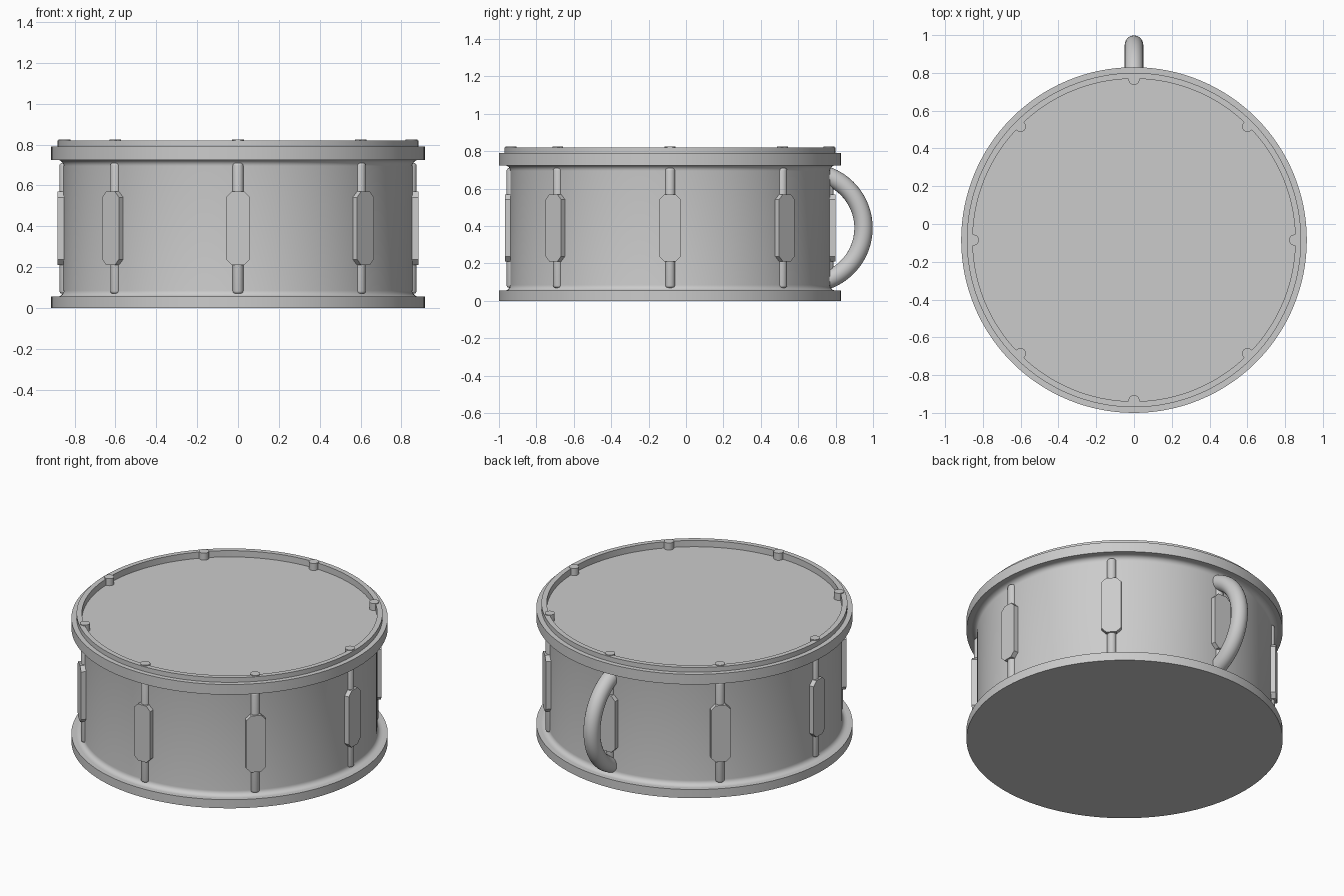
import bpy, bmesh, math
from mathutils import Matrix, Vector

if "Cube" in bpy.data.objects:
    bpy.data.objects.remove(bpy.data.objects["Cube"], do_unlink=True)

CENTRE = Vector((0, -0.085, 0))
SHELL_R, FLARE_R, HOOP_R = 0.855, 0.885, 0.915
LUGS = 8

grey = bpy.data.materials.new("plain_grey")
grey.use_nodes = True
grey.diffuse_color = (0.6, 0.6, 0.6, 1)
grey.node_tree.nodes["Principled BSDF"].inputs["Base Color"].default_value = (0.6, 0.6, 0.6, 1)


def finish(name, bm, location=CENTRE, angle=30):
    bmesh.ops.remove_doubles(bm, verts=bm.verts, dist=0.0001)
    bmesh.ops.recalc_face_normals(bm, faces=bm.faces)
    mesh = bpy.data.meshes.new(name)
    bm.to_mesh(mesh)
    bm.free()
    mesh.materials.append(grey)
    ob = bpy.data.objects.new(name, mesh)
    ob.location = location
    bpy.context.collection.objects.link(ob)
    bpy.ops.object.select_all(action="DESELECT")
    ob.select_set(True)
    bpy.context.view_layer.objects.active = ob
    bpy.ops.object.shade_smooth_by_angle(angle=math.radians(angle))
    return ob


def lathe(name, profile, steps=128):
    bm = bmesh.new()
    verts = [bm.verts.new((r, 0, z)) for r, z in profile]
    edges = [bm.edges.new(pair) for pair in zip(verts, verts[1:])]
    bmesh.ops.spin(bm, geom=verts + edges, cent=(0, 0, 0), axis=(0, 0, 1),
                   angle=math.tau, steps=steps, use_merge=True)
    return finish(name, bm)


def flare(z_edge, direction, steps=6):
    """Concave quarter curve from the hoop edge to the shell wall."""
    size = FLARE_R - SHELL_R
    turns = [i / steps * math.pi / 2 for i in range(steps + 1)]
    return [(FLARE_R - size * math.sin(a), z_edge + direction * size * (1 - math.cos(a)))
            for a in turns]


# Shell with flared ends, closed base hoop, and top hoop with recessed head
upper = flare(0.725, -1)
lower = flare(0.055, 1)
lathe("shell", upper + lower[::-1])
lathe("base_hoop", [(0, 0), (HOOP_R, 0), (HOOP_R, 0.055), (0.84, 0.055)])
lathe("top_hoop_and_head", [(0, 0.78), (0.854, 0.78), (0.854, 0.82), (FLARE_R, 0.82),
                            (FLARE_R, 0.79), (HOOP_R, 0.79), (HOOP_R, 0.725), (0.84, 0.725)])


def rod(bm, radius, z0, z1, x):
    """Upright cylinder; returns its vertices."""
    made = bmesh.ops.create_cone(bm, cap_ends=True, segments=20, radius1=radius,
                                 radius2=radius, depth=z1 - z0,
                                 matrix=Matrix.Translation((x, 0, (z0 + z1) / 2)))
    return made["verts"]


def lug_plate(bm, r0, r1, half_w, z0, z1, cut):
    """Upright plate with clipped corners, facing outward along x."""
    mid, half_h = (z0 + z1) / 2, (z1 - z0) / 2
    outline = []
    for sy, sz in ((1, 1), (-1, 1), (-1, -1), (1, -1)):
        pair = [(sy * half_w, mid + sz * (half_h - cut)), (sy * (half_w - cut), mid + sz * half_h)]
        outline += pair if sy * sz > 0 else pair[::-1]
    face = bm.faces.new([bm.verts.new((r0, y, z)) for y, z in outline])
    out = bmesh.ops.extrude_face_region(bm, geom=[face])["geom"]
    moved = [v for v in out if isinstance(v, bmesh.types.BMVert)]
    bmesh.ops.translate(bm, verts=moved, vec=(r1 - r0, 0, 0))


# Tension rods, lug plates and head pegs, repeated around the drum
for i in range(LUGS):
    turn = Matrix.Rotation(i * math.tau / LUGS, 4, "Z")

    bm = bmesh.new()
    rod(bm, 0.027, 0.07, 0.71, 0.847)
    caps = [e for f in bm.faces if abs(f.normal.z) > 0.9 for e in f.edges]
    bmesh.ops.bevel(bm, geom=caps, offset=0.012, segments=3, affect="EDGES", profile=0.5)
    bm.transform(turn)
    finish(f"tension_rod_{i + 1}", bm, angle=40)

    bm = bmesh.new()
    lug_plate(bm, 0.84, 0.883, 0.058, 0.21, 0.57, 0.028)
    bm.transform(turn)
    finish(f"lug_plate_{i + 1}", bm)

    bm = bmesh.new()
    rod(bm, 0.029, 0.77, 0.825, 0.85)
    bm.transform(turn)
    finish(f"head_peg_{i + 1}", bm)

# Curved carrying handle at the back, its ends sunk into the shell
ARC_R, TUBE_R, REACH = 0.297, 0.049, math.radians(70)
bm = bmesh.new()
bmesh.ops.create_circle(bm, cap_ends=True, segments=24, radius=TUBE_R,
                        matrix=Matrix.Translation((0, ARC_R, 0)) @ Matrix.Rotation(0, 4, "Z"))
bm.transform(Matrix.Rotation(-REACH, 4, "X"))
end = bm.faces[:] if not hasattr(bm.faces, "ensure_lookup_table") else list(bm.faces)
bmesh.ops.spin(bm, geom=end, cent=(0, 0, 0), axis=(1, 0, 0), angle=2 * REACH, steps=40)
finish("carrying_handle", bm, location=(0, 0.652, 0.39), angle=50)
